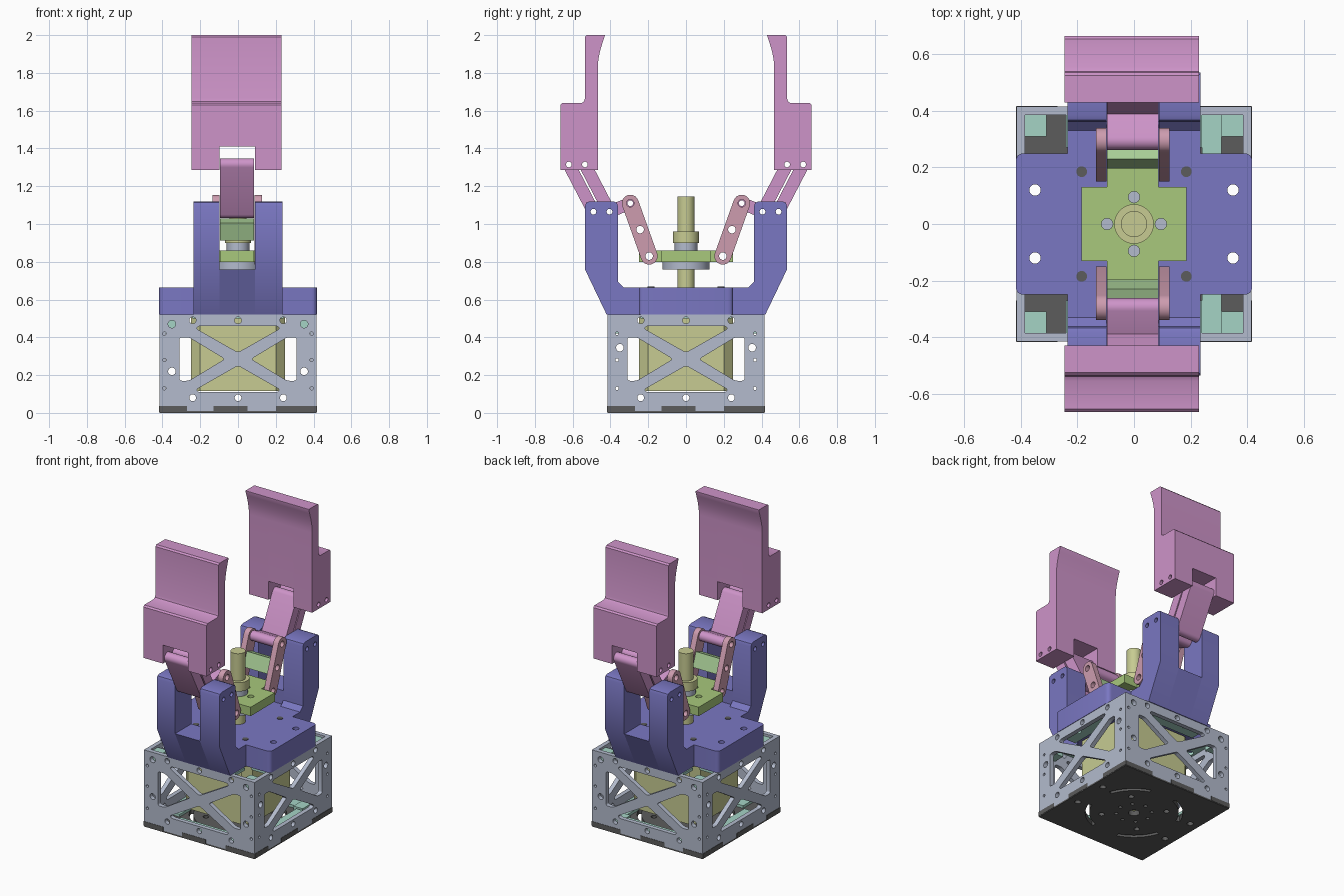
import bpy, bmesh, math
from mathutils import Vector

cube = bpy.data.objects.get("Cube")
if cube:
    bpy.data.objects.remove(cube, do_unlink=True)


def material(name, r, g, b):
    def lin(c):
        c /= 255
        return ((c + 0.055) / 1.055) ** 2.4
    m = bpy.data.materials.new(name)
    m.use_nodes = True
    col = (lin(r), lin(g), lin(b), 1)
    m.diffuse_color = col
    m.node_tree.nodes["Principled BSDF"].inputs["Base Color"].default_value = col
    return m


PINK = material("orchid pink", 206, 148, 201)
ROSE = material("dusty rose", 205, 156, 175)
BLUE = material("violet blue", 122, 119, 194)
GREY = material("pale steel", 179, 187, 205)
GREEN = material("leaf green", 168, 200, 124)
PALE = material("pale green", 170, 208, 152)
TAN = material("olive tan", 199, 203, 146)
MINT = material("mint", 165, 211, 197)
DARK = material("dark grey", 92, 92, 92)
made = []


def extrude(name, outlines, axis, lo, hi, mat):
    """Fill the first outline, leave the others as holes, and extrude along an axis."""
    cu = bpy.data.curves.new(name, "CURVE")
    cu.dimensions, cu.fill_mode, cu.extrude = "2D", "BOTH", (hi - lo) / 2
    for pts in outlines:
        sp = cu.splines.new("POLY")
        sp.points.add(len(pts) - 1)
        for p, (u, v) in zip(sp.points, pts):
            p.co = (u, v, 0, 1)
        sp.use_cyclic_u = True
    tmp = bpy.data.objects.new(name + "_tmp", cu)
    bpy.context.collection.objects.link(tmp)
    deps = bpy.context.evaluated_depsgraph_get()
    me = bpy.data.meshes.new_from_object(tmp.evaluated_get(deps))
    bpy.data.objects.remove(tmp, do_unlink=True)
    bpy.data.curves.remove(cu)
    bm = bmesh.new()
    bm.from_mesh(me)
    for vert in bm.verts:
        u, v, w = vert.co
        w += (lo + hi) / 2
        vert.co = {"X": (w, u, v), "Y": (u, w, v), "Z": (u, v, w)}[axis]
    bmesh.ops.remove_doubles(bm, verts=bm.verts, dist=1e-5)
    bmesh.ops.recalc_face_normals(bm, faces=bm.faces)
    bm.to_mesh(me)
    bm.free()
    me.name = name
    me.materials.clear()
    me.materials.append(mat)
    ob = bpy.data.objects.new(name, me)
    bpy.context.collection.objects.link(ob)
    made.append(ob)
    return ob


def circle(u, v, r, n=24):
    return [(u + r * math.cos(math.tau * i / n), v + r * math.sin(math.tau * i / n)) for i in range(n)]


def rect(u0, u1, v0, v1):
    return [(u0, v0), (u1, v0), (u1, v1), (u0, v1)]


def pill(a, b, r, n=12):
    d = math.atan2(b[1] - a[1], b[0] - a[0])
    out = []
    for c, start in ((b, d - math.pi / 2), (a, d + math.pi / 2)):
        out += [(c[0] + r * math.cos(start + math.pi * i / n),
                 c[1] + r * math.sin(start + math.pi * i / n)) for i in range(n + 1)]
    return out


def arc_slot(mid, half, r0, r1, n=14):
    ang = [mid - half + 2 * half * i / n for i in range(n + 1)]
    return ([(r1 * math.cos(a), r1 * math.sin(a)) for a in ang]
            + [(r0 * math.cos(a), r0 * math.sin(a)) for a in reversed(ang)])


def rounded(pts, r, n=4):
    """Soften each corner of an outline."""
    out = []
    for i, p in enumerate(pts):
        p, a, b = Vector(p), Vector(pts[i - 1]), Vector(pts[(i + 1) % len(pts)])
        s = p + (a - p).normalized() * min(r, (a - p).length * 0.45)
        e = p + (b - p).normalized() * min(r, (b - p).length * 0.45)
        for k in range(n + 1):
            t = k / n
            out.append(tuple(s * (1 - t) ** 2 + p * 2 * t * (1 - t) + e * t * t))
    return out


SIGNS = (-1, 1)
W = 0.415   # half width of the base
T = 0.385   # inner face of the side panels
X0, X1 = -0.095, 0.086   # slot for the linkage

# Base side panels with cross bracing
tri_top = [(-0.21, 0.46), (0.21, 0.46), (0.22, 0.445), (0, 0.32), (-0.22, 0.445)]
tri_low = [(x, 0.57 - z) for x, z in tri_top]
tri_left = [(-0.31, 0.4), (-0.26, 0.4), (-0.07, 0.285), (-0.26, 0.17), (-0.31, 0.17)]
tri_right = [(-x, z) for x, z in tri_left]
windows = [rounded(t, 0.015) for t in (tri_top, tri_low, tri_left, tri_right)]
bolts = [circle(x, z, 0.018) for x in (-0.24, 0, 0.24) for z in (0.08, 0.49)]
bolts += [circle(s * 0.39, z, 0.009, 12) for s in SIGNS for z in (0.13, 0.28, 0.42)]
front_holes = [circle(s * 0.35, z, 0.02) for s in SIGNS for z in (0.22, 0.47)]
side_holes = [circle(s * 0.35, 0.345, 0.02) for s in SIGNS]
side_bolts = bolts[:6] + [circle(s * 0.365, z, 0.009, 12) for s in SIGNS for z in (0.13, 0.28, 0.42)]
for s in SIGNS:
    lo, hi = sorted((s * T, s * W))
    extrude("panel_y", [rect(-W, W, 0.01, 0.52)] + windows + bolts + front_holes, "Y", lo, hi, GREY)
    extrude("panel_x", [rect(-T, T, 0.01, 0.52)] + windows + side_bolts + side_holes, "X", lo, hi, GREY)
    # Dark interlocking tabs along the bottom edge
    for a, b in ((-W, -0.27), (-0.13, 0.05), (0.2, W)):
        lo2, hi2 = sorted((s * T, s * (W + 0.002)))
        extrude("tab_y", [rect(a, b, 0.005, 0.036)], "Y", lo2, hi2, DARK)
        extrude("tab_x", [rect(a, b, 0.005, 0.036)], "X", lo2, hi2, DARK)

# Bottom plate with slots and holes
through = [circle(sx * 0.35, sy * 0.12, 0.02) for sx in SIGNS for sy in SIGNS]
floor_holes = [circle(0, 0, 0.035)] + through
for k in range(4):
    a = math.pi / 4 + k * math.pi / 2
    floor_holes.append(arc_slot(a, 0.45, 0.275, 0.3))
    floor_holes.append(circle(0.2 * math.cos(a), 0.2 * math.sin(a), 0.018))
for k in range(8):
    a = k * math.pi / 4
    floor_holes.append(circle(0.11 * math.cos(a), 0.11 * math.sin(a), 0.012, 16))
extrude("bottom_plate", [rect(-T, T, -T, T)] + floor_holes, "Z", 0, 0.035, DARK)
extrude("bottom_rim", [rect(-W, W, -W, W), rect(-T, T, -T, T)], "Z", 0, 0.01, DARK)

# Mint mounting flanges and corner brackets
for s in SIGNS:
    u0, u1 = sorted((s * 0.27, s * T))
    pair = [(s * 0.35, -0.12), (s * 0.35, 0.12)]
    for z in (0.036, 0.5):
        extrude("flange_x", [rect(u0, u1, -0.24, 0.24)] + [circle(u, v, 0.022) for u, v in pair],
                "Z", z, z + 0.018, MINT)
        extrude("flange_y", [rect(-0.24, 0.24, u0, u1)] + [circle(v, u, 0.022) for u, v in pair],
                "Z", z, z + 0.018, MINT)
    for sx in SIGNS:
        c0, c1 = sorted((sx * 0.31, sx * T))
        d0, d1 = sorted((s * 0.31, s * T))
        extrude("corner_bracket", [rect(c0, c1, d0, d1)], "Z", 0.42, 0.505, MINT)
    v0, v1 = sorted((s * 0.25, s * T))
    extrude("floor_bracket", [rect(0.24, 0.31, v0, v1)], "Z", 0.036, 0.06, MINT)

# Motor block inside the base
m, c = 0.25, 0.2
motor = [(m, -c), (m, c), (c, m), (-c, m), (-m, c), (-m, -c), (-c, -m), (c, -m)]
extrude("motor", [motor], "Z", 0.115, 0.505, TAN)

# Cross-shaped palm
P, Q, H = 0.235, 0.25, 0.42
palm = rounded(rect(-0.418, 0.418, -Q, Q), 0.03)
extrude("palm", [palm] + through, "Z", 0.52, 0.665, BLUE)
for s in SIGNS:
    lo, hi = sorted((s * (Q - 0.02), s * H))
    extrude("palm_arm", [rect(-P, P, lo, hi)], "Z", 0.52, 0.665, BLUE)
    for sx in SIGNS:
        extrude("palm_screw", [circle(sx * 0.185, s * 0.185, 0.019)], "Z", 0.6, 0.668, DARK)

# Spindle and nut
for name, r, z0, z1, mat in (("spindle", 0.046, 0.5, 1.145, TAN), ("nut_flange", 0.125, 0.76, 0.8, GREY),
                             ("nut_neck", 0.06, 0.86, 0.905, GREY), ("collar", 0.07, 0.9, 0.96, TAN)):
    extrude(name, [circle(0, 0, r, 40)], "Z", z0, z1, mat)

# Sliding carrier
holes = [circle(0.095 * x, 0.095 * y, 0.02) for x, y in ((1, 0), (-1, 0), (0, 1), (0, -1))]
extrude("carrier", [rect(-0.186, 0.186, -0.13, 0.13)] + holes, "Z", 0.8, 0.86, GREEN)

# Each finger assembly, as side profiles with outward distance from the centre
for s in SIGNS:
    def side(name, outlines, x0, x1, mat):
        return extrude(name, [[(s * d, z) for d, z in o] for o in outlines], "X", x0, x1, mat)

    p_out, p_in = (0.49, 1.065), (0.405, 1.065)
    q_out, q_in = (0.62, 1.315), (0.535, 1.315)
    elbow, mid, foot = (0.295, 1.11), (0.243, 0.97), (0.195, 0.83)

    # Forked upright
    upright = [(0.42, 0.52), (0.535, 0.76), (0.535, 1.095), (0.528, 1.113), (0.51, 1.12), (0.385, 1.12),
               (0.367, 1.113), (0.36, 1.095), (0.36, 0.695), (0.33, 0.665), (0.33, 0.52)]
    pins = [circle(*p, 0.015) for p in (p_out, p_in)]
    for x0, x1 in ((-P, X0 - 0.003), (X1 + 0.003, P)):
        side("upright", [upright] + pins, x0, x1, BLUE)
    side("upright_web", [[(0.42, 0.52), (0.535, 0.76), (0.36, 0.76), (0.36, 0.52)]], X0 - 0.003, X1 + 0.003, BLUE)

    # Fingertip pad, notched at the bottom
    def pad(z):
        curve = [(0.43 + 0.037 * math.sin(t * math.pi / 12), 1.995 - 0.17 * t / 6) for t in range(7)]
        return ([(0.665, z), (0.665, 1.63), (0.655, 1.64), (0.555, 1.64), (0.54, 1.648), (0.535, 1.665),
                 (0.535, 1.99), (0.525, 2.0), (0.43, 2.0)] + curve + [(0.467, z)])
    knuckles = [circle(*p, 0.015) for p in (q_out, q_in)]
    for x0, x1 in ((-0.245, X0 - 0.003), (X1 + 0.003, 0.23)):
        side("finger_side", [pad(1.285)] + knuckles, x0, x1, PINK)
    side("finger_middle", [pad(1.41)], X0 - 0.003, X1 + 0.003, PINK)

    # Parallel links and crank
    for name, a, b in (("outer_link", p_out, q_out), ("inner_link", p_in, q_in), ("crank", p_in, elbow)):
        side(name, [pill(a, b, 0.033), circle(*a, 0.015), circle(*b, 0.015)], X0, X1, PINK)

    # Push rods and the bar between them
    rod = [pill(elbow, foot, 0.045)] + [circle(*p, 0.02) for p in (elbow, mid, foot)]
    for x0, x1 in ((-0.135, X0 - 0.002), (X1 + 0.002, 0.126)):
        side("push_rod", rod, x0, x1, ROSE)
    along = (Vector(elbow) - Vector(foot)).normalized()
    across = Vector((along.y, -along.x))
    bar = [tuple(Vector(mid) + along * 0.05 * i + across * 0.032 * j)
           for i, j in ((-1, -1), (1, -1), (1, 1), (-1, 1))]
    side("rod_bar", [bar, circle(*mid, 0.02)], X0, X1, PALE)
    side("carrier_arm", [rect(0.13, 0.25, 0.8, 0.86), circle(*foot, 0.02)], X0, X1, GREEN)

# Smooth round walls, keep edges sharp
bpy.ops.object.select_all(action="DESELECT")
for ob in made:
    ob.select_set(True)
bpy.context.view_layer.objects.active = made[0]
bpy.ops.object.shade_smooth_by_angle(angle=math.radians(32))
